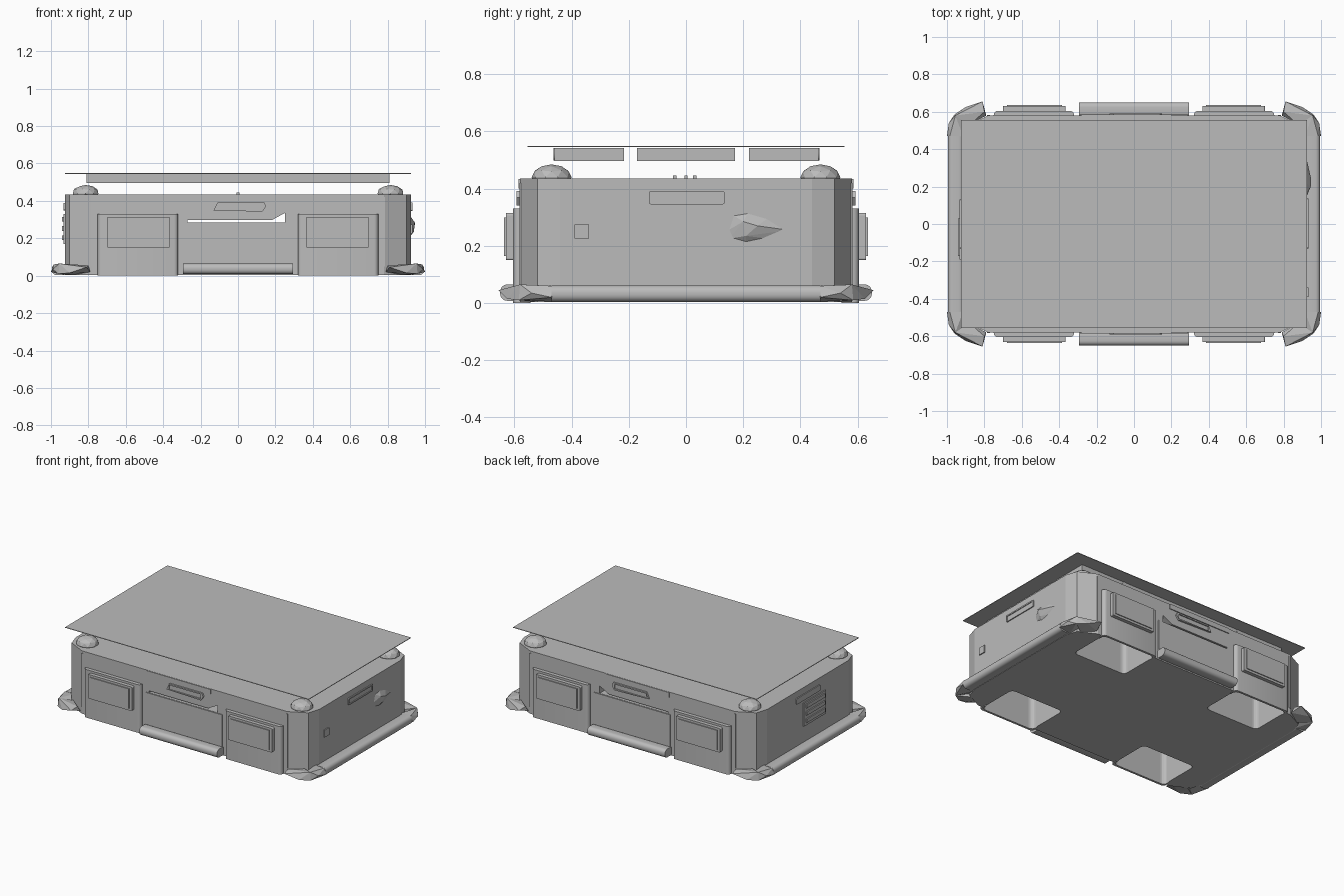
import bpy, bmesh, math
from mathutils import Vector

cube = bpy.data.objects.get("Cube")
if cube:
    bpy.data.objects.remove(cube, do_unlink=True)

grey = bpy.data.materials.new("light grey")
grey.use_nodes = True
tone = (0.5, 0.5, 0.5, 1)
grey.diffuse_color = tone
grey.node_tree.nodes["Principled BSDF"].inputs["Base Color"].default_value = tone


def finish(name, bm):
    bmesh.ops.recalc_face_normals(bm, faces=bm.faces)
    me = bpy.data.meshes.new(name)
    bm.to_mesh(me)
    bm.free()
    me.materials.append(grey)
    ob = bpy.data.objects.new(name, me)
    bpy.context.collection.objects.link(ob)
    return ob


def box(name, lo, hi, round_axis=None, r=0.02, segments=4):
    """Box between two corners; edges along round_axis can be rounded."""
    bm = bmesh.new()
    bmesh.ops.create_cube(bm, size=1)
    for v in bm.verts:
        v.co = Vector([(a + b) / 2 + c * (b - a) for a, b, c in zip(lo, hi, v.co)])
    if round_axis is not None:
        edges = [e for e in bm.edges
                 if abs((e.verts[0].co - e.verts[1].co).normalized()[round_axis]) > 0.9]
        bmesh.ops.bevel(bm, geom=edges, offset=r, segments=segments,
                        profile=0.5, affect='EDGES')
    return finish(name, bm)


def prism(name, outline, axis, a, b):
    """Extrude a 2D outline along x, y or z from a to b."""
    bm = bmesh.new()
    verts = []
    for p in outline:
        co = list(p)
        co.insert(axis, a)
        verts.append(bm.verts.new(co))
    face = bm.faces.new(verts)
    moved = bmesh.ops.extrude_face_region(bm, geom=[face])["geom"]
    step = Vector((0, 0, 0))
    step[axis] = b - a
    bmesh.ops.translate(bm, vec=step, verts=[g for g in moved if isinstance(g, bmesh.types.BMVert)])
    return finish(name, bm)


def hull(name, points):
    bm = bmesh.new()
    for p in points:
        bm.verts.new(p)
    bmesh.ops.convex_hull(bm, input=bm.verts)
    return finish(name, bm)


def cut(ob, cutter):
    mod = ob.modifiers.new("cut", 'BOOLEAN')
    mod.operation = 'DIFFERENCE'
    mod.solver = 'EXACT'
    mod.object = cutter
    cutter.hide_render = True
    cutter.hide_viewport = True


def side_box(name, s, y0, y1, x0, x1, z0, z1, axis=None, r=0.02):
    """Box on the front (s=-1) or back (s=1), y measured outwards."""
    ys = sorted((s * y0, s * y1))
    return box(name, (x0, ys[0], z0), (x1, ys[1], z1), axis, r)


# Main hull with chamfered corners
quarter = [(0.925, 0.44), (0.90, 0.52), (0.78, 0.58)]
outline = (quarter + [(-x, y) for x, y in reversed(quarter)]
           + [(-x, -y) for x, y in quarter] + [(x, -y) for x, y in reversed(quarter)])
body = prism("body", outline, 2, 0.004, 0.435)

# Open slot right through, under the lid
slot = prism("slot_cutter", [(-0.27, 0.285), (0.25, 0.285), (0.25, 0.335),
                             (0.18, 0.297), (-0.27, 0.297)], 1, -0.8, 0.8)
cut(body, slot)

for s, end in ((-1, "front"), (1, "back")):
    # Wheel pods, open below
    for m, side in ((-1, "right"), (1, "left")):
        tag = f"{end}_{side}"
        xs = sorted((m * 0.32, m * 0.75))
        bay = side_box(f"bay_cutter_{tag}", s, 0.30, 0.590, xs[0] + 0.01, xs[1] - 0.01,
                       -0.1, 0.315, 2, 0.03)
        cut(body, bay)
        pod = side_box(f"wheel_pod_{tag}", s, 0.54, 0.605, xs[0], xs[1], 0.0, 0.33, 2, 0.022)
        cut(pod, bay)
        xs = sorted((m * 0.365, m * 0.70))
        side_box(f"pod_panel_{tag}", s, 0.60, 0.630, xs[0], xs[1], 0.15, 0.315, 1, 0.008)
        side_box(f"pod_panel_face_{tag}", s, 0.628, 0.636, xs[0] + 0.02, xs[1] - 0.02,
                 0.165, 0.30)
        # Caster bracket inside the bay
        cx = m * 0.53
        side_box(f"bracket_{tag}", s, 0.42, 0.47, cx - 0.03, cx + 0.03, 0.16, 0.315)
        # Narrow upright beside the pod
        xs = sorted((m * 0.77, m * 0.785))
        side_box(f"seam_{tag}", s, 0.57, 0.582, xs[0], xs[1], 0.05, 0.42)

    # Centre panel and the handle frame above it
    side_box(f"centre_panel_{end}", s, 0.57, 0.586, -0.29, 0.29, 0.065, 0.283)
    side_box(f"lid_edge_{end}", s, 0.57, 0.586, -0.28, 0.2, 0.40, 0.434)
    handle = prism(f"handle_{end}", [(-0.13, 0.35), (-0.11, 0.392), (0.14, 0.392),
                                     (0.15, 0.37), (0.13, 0.342)], 1,
                   s * 0.57, s * 0.592)
    cut(handle, side_box(f"handle_cutter_{end}", s, 0.584, 0.62, -0.11, 0.13, 0.352, 0.383))
    # Rounded bumper bar
    bar = box(f"bumper_{end}", (-0.295, min(s * 0.57, s * 0.65), 0.008),
              (0.295, max(s * 0.57, s * 0.65), 0.065), 0, 0.025, 5)

for m, side in ((-1, "right"), (1, "left")):
    # End bumper bar
    xs = sorted((m * 0.91, m * 0.995))
    box(f"bumper_{side}", (xs[0], -0.47, 0.004), (xs[1], 0.47, 0.062), 1, 0.025, 5)
    for s, end in ((-1, "front"), (1, "back")):
        # Faceted corner bumpers, wrapping each corner in two pieces
        flip = Vector((m, s, 1))
        a = [(0.91, 0.46, 0.005), (0.91, 0.46, 0.06), (1.0, 0.47, 0.02), (0.985, 0.47, 0.06),
             (0.99, 0.54, 0.035), (0.96, 0.585, 0.01), (0.955, 0.58, 0.065), (0.88, 0.53, 0.03)]
        b = [(0.96, 0.585, 0.01), (0.955, 0.58, 0.065), (0.88, 0.53, 0.005), (0.88, 0.53, 0.05),
             (0.81, 0.655, 0.045), (0.90, 0.625, 0.015), (0.79, 0.58, 0.02), (0.80, 0.60, 0.055)]
        for part, pts in (("outer", a), ("inner", b)):
            hull(f"corner_bumper_{part}_{end}_{side}", [Vector(p) * flip for p in pts])
        # Faceted sensor dome on each top corner
        bm = bmesh.new()
        bmesh.ops.create_icosphere(bm, subdivisions=2, radius=1)
        for v in bm.verts:
            v.co = Vector((m * 0.815 + v.co.x * 0.072, s * 0.47 + v.co.y * 0.07,
                           0.44 + v.co.z * 0.045))
        finish(f"corner_dome_{end}_{side}", bm)

# Left end: handle frame, faceted lamp and small socket
frame = box("left_handle", (0.92, -0.13, 0.345), (0.932, 0.135, 0.392), 0, 0.008)
cut(frame, box("left_handle_cutter", (0.927, -0.12, 0.353), (0.95, 0.125, 0.383)))
ring = [(0.14, 0.25), (0.16, 0.31), (0.22, 0.32), (0.29, 0.30), (0.36, 0.255),
        (0.29, 0.225), (0.21, 0.208), (0.15, 0.225)]
hull("lamp", [(0.92, y, z) for y, z in ring]
     + [(0.945, 0.20, 0.285), (0.945, 0.25, 0.27), (0.94, 0.21, 0.235)])
box("socket", (0.92, -0.39, 0.225), (0.932, -0.34, 0.275))

# Right end: control panel with shelves
box("control_panel", (-0.932, -0.19, 0.17), (-0.92, 0.05, 0.33))
for z in (0.19, 0.24, 0.29):
    box("control_shelf", (-0.94, -0.17, z), (-0.93, 0.03, z + 0.025))
box("right_handle", (-0.932, -0.13, 0.35), (-0.92, 0.13, 0.39), 0, 0.008)

# Small knobs on the deck
for y in (-0.04, 0.0, 0.03):
    box("deck_knob", (-0.008, y - 0.006, 0.43), (0.008, y + 0.006, 0.446))

# Raised lift slabs and the thin top plate
for y0, y1 in ((-0.46, -0.217), (-0.172, 0.172), (0.22, 0.463)):
    box("lift_slab", (-0.81, y0, 0.497), (0.81, y1, 0.543))
for x in (-0.465, 0.465):
    for y in (-0.46, 0.463):
        bm = bmesh.new()
        bmesh.ops.create_cone(bm, cap_ends=True, segments=20, radius1=0.022,
                              radius2=0.022, depth=0.008)
        for v in bm.verts:
            v.co = Vector((x + v.co.x, y + v.co.z, 0.52 + v.co.y))
        finish("slab_plug", bm)
box("top_plate", (-0.925, -0.555, 0.545), (0.925, 0.555, 0.549))

# Smooth rounded parts, keeping sharp edges
for ob in bpy.context.scene.objects:
    ob.select_set(False)
for ob in bpy.context.scene.objects:
    if ob.name.startswith(("bumper", "wheel_pod")):
        ob.select_set(True)
        bpy.context.view_layer.objects.active = ob
bpy.ops.object.shade_smooth_by_angle(angle=math.radians(35))
